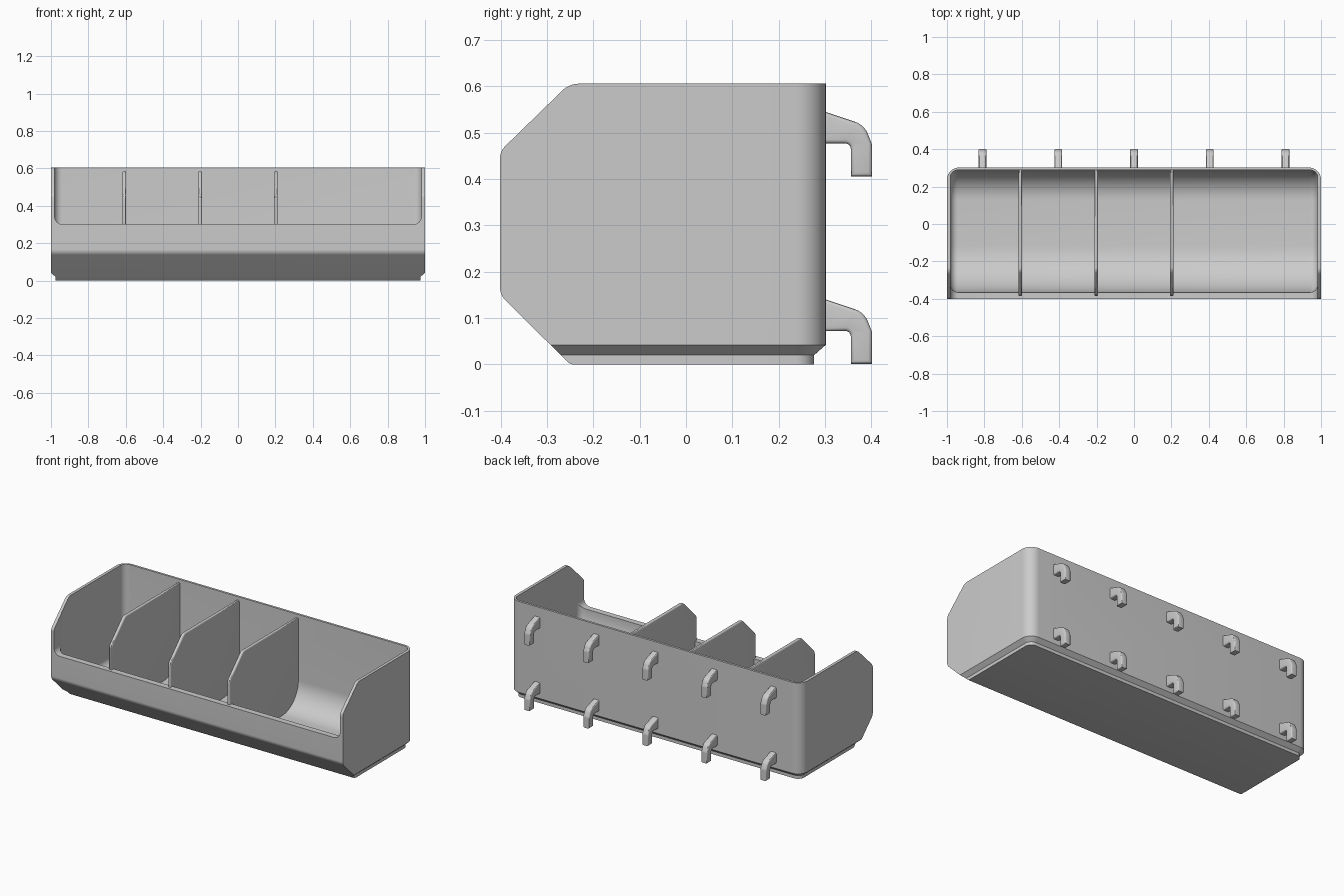
import bpy, bmesh, math
from mathutils import Vector

if "Cube" in bpy.data.objects:
    bpy.data.objects.remove(bpy.data.objects["Cube"], do_unlink=True)

grey = bpy.data.materials.new("plain grey")
grey.use_nodes = True
COLOUR = (0.6, 0.6, 0.6, 1)
grey.diffuse_color = COLOUR
grey.node_tree.nodes["Principled BSDF"].inputs["Base Color"].default_value = COLOUR


def fillet(corners, steps=10):
    """Round each (a, b, radius) corner of a closed outline."""
    out = []
    for i, (a, b, r) in enumerate(corners):
        p = Vector((a, b))
        u = (Vector(corners[i - 1][:2]) - p).normalized()
        v = (Vector(corners[(i + 1) % len(corners)][:2]) - p).normalized()
        if r == 0:
            out.append(p)
            continue
        half = u.angle(v) / 2
        centre = p + (u + v).normalized() * r / math.sin(half)
        start = p + u * r / math.tan(half) - centre
        end = p + v * r / math.tan(half) - centre
        turn = start.angle_signed(end)
        for k in range(steps + 1):
            t = -turn * k / steps
            out.append(centre + Vector((start.x * math.cos(t) - start.y * math.sin(t),
                                        start.x * math.sin(t) + start.y * math.cos(t))))
    return out


def loft(name, rings, bevel=0, segments=3):
    """Skin equal rings of 3D points, cap them, and optionally round the cap rims."""
    bm = bmesh.new()
    loops = [[bm.verts.new(p) for p in ring] for ring in rings]
    n = len(loops[0])
    for low, high in zip(loops, loops[1:]):
        for i in range(n):
            j = (i + 1) % n
            bm.faces.new((low[i], low[j], high[j], high[i]))
    caps = [bm.faces.new(loops[0]), bm.faces.new(loops[-1])]
    bmesh.ops.recalc_face_normals(bm, faces=bm.faces)
    if bevel:
        rim = [e for f in caps for e in f.edges]
        bmesh.ops.bevel(bm, geom=rim, offset=bevel, segments=segments,
                        profile=0.5, affect='EDGES')
    mesh = bpy.data.meshes.new(name)
    bm.to_mesh(mesh)
    bm.free()
    mesh.materials.append(grey)
    obj = bpy.data.objects.new(name, mesh)
    bpy.context.collection.objects.link(obj)
    return obj


def side_prism(name, outline, x0, x1, bevel=0, segments=3):
    return loft(name, [[(x, p.x, p.y) for p in outline] for x in (x0, x1)], bevel, segments)


def select(obj):
    bpy.ops.object.select_all(action='DESELECT')
    obj.select_set(True)
    bpy.context.view_layer.objects.active = obj


def combine(obj, cutter, operation):
    select(obj)
    mod = obj.modifiers.new("cut", 'BOOLEAN')
    mod.operation, mod.solver, mod.object = operation, 'EXACT', cutter
    bpy.ops.object.modifier_apply(modifier=mod.name)
    bpy.data.objects.remove(cutter, do_unlink=True)


def smooth(obj):
    select(obj)
    bpy.ops.object.shade_smooth_by_angle(angle=math.radians(30))


TOP, BACK, PITCH = 0.606, 0.302, 0.405

# Bin shell: stepped foot with rounded back corners
rings = []
for z, inset in ((0, 0.025), (0.02, 0.025), (0.042, 0), (TOP, 0)):
    w, y, r = 1 - inset, BACK - inset, 0.065 - inset
    plan = fillet([(-w, -0.6, 0), (w, -0.6, 0), (w, y, r), (-w, y, r)])
    rings.append([(p.x, p.y, z) for p in plan])
body = loft("bin_body", rings)

# Chamfered front silhouette
silhouette = fillet([(-0.25, -0.0005, 0.02), (-0.402, 0.15, 0.04), (-0.402, 0.46, 0.04),
                     (-0.252, TOP, 0.05), (0.5, TOP, 0), (0.5, -0.0005, 0)])
combine(body, side_prism("silhouette_cutter", silhouette, -1.2, 1.2), 'INTERSECT')

# Hollow inside with a scooped floor
hollow = fillet([(0.288, 0.04, 0.16), (0.288, 0.8, 0), (-0.365, 0.8, 0), (-0.365, 0.04, 0.25)], 16)
combine(body, side_prism("hollow_cutter", hollow, -0.982, 0.982, 0.04, 8), 'DIFFERENCE')

# Front opening above the lip
opening = fillet([(-0.98, 0.302, 0.04), (0.98, 0.302, 0.04), (0.98, 0.8, 0), (-0.98, 0.8, 0)])
combine(body, loft("opening_cutter", [[(p.x, y, p.y) for p in opening] for y in (-0.5, -0.3)]),
        'DIFFERENCE')
smooth(body)

# Dividers with rounded rims
panel = fillet([(-0.242, 0.02, 0), (-0.385, 0.163, 0.03), (-0.385, 0.45, 0.04),
                (-0.25, 0.585, 0.04), (0.294, 0.585, 0), (0.294, 0.06, 0), (0.26, 0.026, 0)])
for i, step in enumerate((-1.5, -0.5, 0.5)):
    x = step * PITCH
    smooth(side_prism(f"divider_{i + 1}", panel, x - 0.01, x + 0.01, 0.008))

# Two rows of hanging hooks on the back
for row, z in (("lower", 0.0), ("upper", PITCH)):
    hook = fillet([(0.29, z + 0.144, 0), (0.385, z + 0.112, 0.045), (0.402, z + 0.07, 0.03),
                   (0.402, z + 0.001, 0), (0.356, z + 0.001, 0), (0.356, z + 0.072, 0.012),
                   (0.29, z + 0.072, 0)], 6)
    for i in range(5):
        x = (i - 2) * PITCH
        smooth(side_prism(f"{row}_hook_{i + 1}", hook, x - 0.021, x + 0.021, 0.008))
